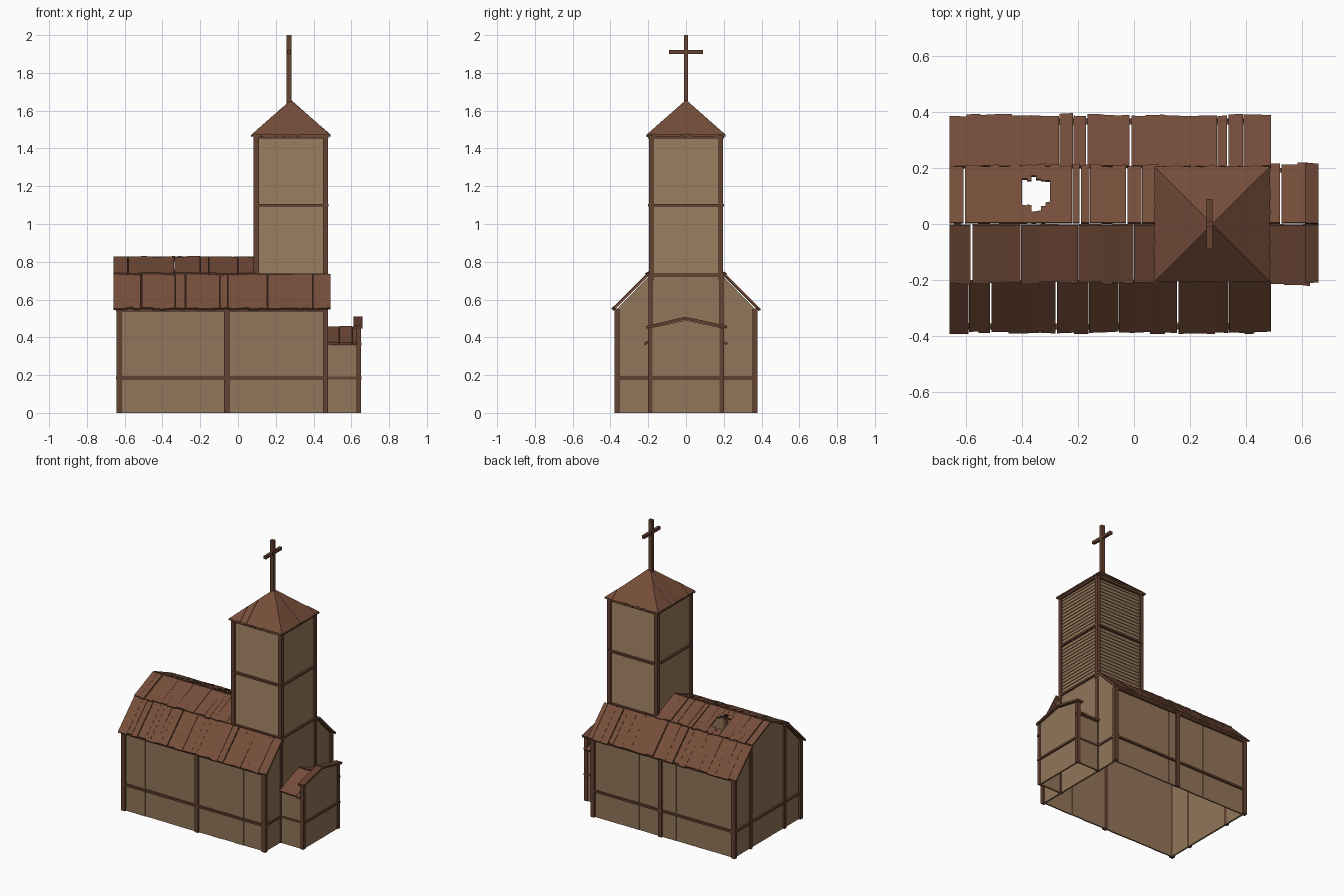
import bpy, bmesh, random
from mathutils import Vector

random.seed(7)
old = bpy.data.objects.get("Cube")
if old:
    bpy.data.objects.remove(old)


def material(name, rgb):
    m = bpy.data.materials.new(name)
    m.use_nodes = True
    m.diffuse_color = (*rgb, 1)
    m.node_tree.nodes["Principled BSDF"].inputs["Base Color"].default_value = (*rgb, 1)
    return m


WALL = material("tan boards", (0.29, 0.18, 0.10))
ROOF = material("red brown roof planks", (0.18, 0.075, 0.042))
BEAM = material("dark brown timber", (0.13, 0.055, 0.032))


def prism(bm, pts, offset):
    """Flat polygon thickened along an offset."""
    low = [bm.verts.new(p) for p in pts]
    high = [bm.verts.new(Vector(p) + Vector(offset)) for p in pts]
    bm.faces.new(low)
    bm.faces.new(high[::-1])
    n = len(pts)
    for i in range(n):
        j = (i + 1) % n
        bm.faces.new((low[j], low[i], high[i], high[j]))


def box(bm, x0, x1, y0, y1, z0, z1):
    prism(bm, [(x0, y0, z0), (x1, y0, z0), (x1, y1, z0), (x0, y1, z0)], (0, 0, z1 - z0))


def finish(bm, name, mat):
    bmesh.ops.recalc_face_normals(bm, faces=bm.faces)
    me = bpy.data.meshes.new(name)
    bm.to_mesh(me)
    bm.free()
    me.materials.append(mat)
    bpy.context.collection.objects.link(bpy.data.objects.new(name, me))


def boxes(name, mat, items):
    bm = bmesh.new()
    for b in items:
        box(bm, *b)
    finish(bm, name, mat)


def splits(a, b, lo, hi):
    """Uneven plank edges from a to b."""
    xs = [a]
    while xs[-1] < b - hi:
        xs.append(xs[-1] + random.uniform(lo, hi))
    return list(zip(xs, xs[1:] + [b]))


def jit(r):
    return random.uniform(-r, r)


def plank(bm, x0, x1, a, b, t=0.012):
    """Roof plank running down a slope from a=(y, z) to b."""
    a, b = Vector((0, *a)), Vector((0, *b))
    d = (b - a).normalized()
    n = d.cross(Vector((1, 0, 0)))
    n = n if n.z > 0 else -n
    a = a + n * random.uniform(0, 0.004)
    b = b + d * jit(0.005) + n * random.uniform(0, 0.004)
    sag = d * jit(0.004)
    pts = [a + Vector((x0, 0, 0)), a + Vector((x1, 0, 0)),
           b + sag + Vector((x1, 0, 0)), b + Vector((x0, 0, 0))]
    prism(bm, pts, n * t)


def slope(name, x0, x1, a, b, hole=None):
    bm = bmesh.new()
    spans = [(x0, x1)] if not hole else [(x0, hole[0]), (hole[1], x1)]
    for s0, s1 in spans:
        for p0, p1 in splits(s0, s1, 0.03, 0.07):
            gap = 0.006 if random.random() < 0.12 else 0.0005
            plank(bm, p0, p1 - gap, a, b)
    if hole:  # broken planks around the hole
        n = 6
        w = (hole[1] - hole[0]) / n
        for i in range(n):
            edge = abs(i - (n - 1) / 2) / n
            x = hole[0] + i * w
            at = lambda y: (y, a[1] + (b[1] - a[1]) * (y - a[0]) / (b[0] - a[0]))
            plank(bm, x, x + w, a, at(0.045 + edge * 0.06 + jit(0.01)))
            plank(bm, x, x + w, at(0.168 - edge * 0.04 + jit(0.01)), b)
    finish(bm, name, ROOF)


# Nave side walls: vertical boards
for s, side in ((-1, "right"), (1, "left")):
    bm = bmesh.new()
    for p0, p1 in splits(-0.63, 0.47, 0.07, 0.12):
        y = 0.365 + jit(0.002)
        box(bm, p0, p1, s * y, s * (y - 0.01), 0, 0.55)
    finish(bm, f"nave_wall_{side}", WALL)

# Nave end walls
for name, x, top in (("nave_back_gable", -0.63, [(0, 0.82)]), ("nave_front_gable", 0.455, [])):
    half = [(0.365, 0), (0.365, 0.55), (0.2, 0.72)]
    prof = half + top + [(-y, z) for y, z in half[::-1]]
    bm = bmesh.new()
    prism(bm, [(x, y, z) for y, z in prof], (0.012, 0, 0))
    finish(bm, name, WALL)

# Nave roof: steep lower slopes and shallow upper slopes
for s, side in ((-1, "right"), (1, "left")):
    slope(f"lower_roof_{side}", -0.66, 0.49, (s * 0.198, 0.725), (s * 0.38, 0.545))
    slope(f"upper_roof_{side}", -0.66, 0.09, (0, 0.815), (s * 0.205, 0.728),
          (-0.4, -0.3) if s > 0 else None)

# Tower walls: lapped horizontal boards
CX, H = 0.28, 0.183
bm = bmesh.new()
rows = 30
for i in range(rows):
    z0 = 0.72 + i * 0.74 / rows
    z1 = z0 + 0.74 / rows
    for ax, s in ((0, -1), (0, 1), (1, -1), (1, 1)):
        prof = [(H - 0.01, z0), (H + 0.005, z0), (H, z1), (H - 0.01, z1)]
        if ax:
            prism(bm, [(CX - H, s * d, z) for d, z in prof], (2 * H, 0, 0))
        else:
            prism(bm, [(CX + s * d, -H, z) for d, z in prof], (0, 2 * H, 0))
finish(bm, "tower_walls", WALL)

# Tower roof: planks cut to the four triangular sides
bm = bmesh.new()
R, Z0, RISE = 0.207, 1.462, 0.183
for ax, s in ((0, -1), (0, 1), (1, -1), (1, 1)):
    cuts = splits(-R, 0, 0.03, 0.06) + splits(0, R, 0.03, 0.06)
    for u0, u1 in cuts:
        lift, drop = random.uniform(0, 0.003), jit(0.003)
        pts = []
        for u, v in ((u0, -drop), (u1, drop), (u1, R - abs(u1)), (u0, R - abs(u0))):
            d, z = s * (R - v), Z0 + lift + RISE * v / R
            p = Vector((CX + u, d, z)) if ax else Vector((CX + d, u, z))
            if not pts or (p - pts[-1]).length > 0.004:
                pts.append(p)
        if (pts[0] - pts[-1]).length < 0.004:
            pts.pop()
        if len(pts) > 2:
            prism(bm, pts, (0, 0, 0.01))
finish(bm, "tower_roof", ROOF)

# Tower timbers
boxes("tower_posts", BEAM, [(CX + i * 0.183 - 0.014, CX + i * 0.183 + 0.014,
                             j * 0.185 - 0.012, j * 0.185 + 0.012, 0.7, 1.465)
                            for i in (-1, 1) for j in (-1, 1)])
rails = []
for z in (0.73, 1.1, 1.46):
    for s in (-1, 1):
        rails.append((CX - 0.195, CX + 0.195, s * 0.192 - 0.008, s * 0.192 + 0.008, z - 0.007, z + 0.007))
        rails.append((CX + s * 0.19 - 0.008, CX + s * 0.19 + 0.008, -0.195, 0.195, z - 0.007, z + 0.007))
boxes("tower_rails", BEAM, rails)

# Nave timbers
posts = [(x - 0.014, x + 0.014, s * 0.365 - 0.013, s * 0.365 + 0.013, 0, 0.55)
         for x in (-0.63, -0.06, 0.463) for s in (-1, 1)]
posts += [(x - 0.012, x + 0.012, s * 0.188 - 0.011, s * 0.188 + 0.011, 0, 0.725)
          for x in (-0.63, 0.463) for s in (-1, 1)]
boxes("nave_posts", BEAM, posts)
belts = [(-0.645, 0.475, s * 0.368 - 0.01, s * 0.368 + 0.01, z - 0.007, z + 0.007)
         for s in (-1, 1) for z in (0.185, 0.545)]
belts += [(x - 0.01, x + 0.01, -0.375, 0.375, 0.178, 0.192) for x in (-0.633, 0.465)]
boxes("nave_belts", BEAM, belts)

# Porch walls, timbers and roof
boxes("porch_side_walls", WALL, [(0.465, 0.645, s * 0.19 - 0.006, s * 0.19 + 0.006, 0, 0.37)
                                 for s in (-1, 1)])
bm = bmesh.new()
prism(bm, [(0.632, -0.19, 0), (0.632, 0.19, 0), (0.632, 0.19, 0.45),
           (0.632, 0, 0.49), (0.632, -0.19, 0.45)], (0.012, 0, 0))
finish(bm, "porch_front_wall", WALL)
boxes("porch_posts", BEAM, [(0.625, 0.65, s * 0.19 - 0.012, s * 0.19 + 0.012, 0, 0.45)
                            for s in (-1, 1)])
belts = [(0.47, 0.655, s * 0.193 - 0.008, s * 0.193 + 0.008, z - 0.007, z + 0.007)
         for s in (-1, 1) for z in (0.185, 0.365)]
boxes("porch_belts", BEAM, belts + [(0.637, 0.655, -0.2, 0.2, 0.178, 0.192)])
for s, side in ((-1, "right"), (1, "left")):
    slope(f"porch_roof_{side}", 0.472, 0.63, (0, 0.445), (s * 0.212, 0.36))
    bm = bmesh.new()
    plank(bm, 0.612, 0.66, (0, 0.493), (s * 0.21, 0.445), 0.014)
    finish(bm, f"porch_coping_{side}", BEAM)

# Cross on the spire
boxes("cross", BEAM, [(CX - 0.023, CX + 0.003, -0.011, 0.011, 1.63, 2.0),
                      (CX - 0.02, CX, -0.09, 0.09, 1.9, 1.92)])
